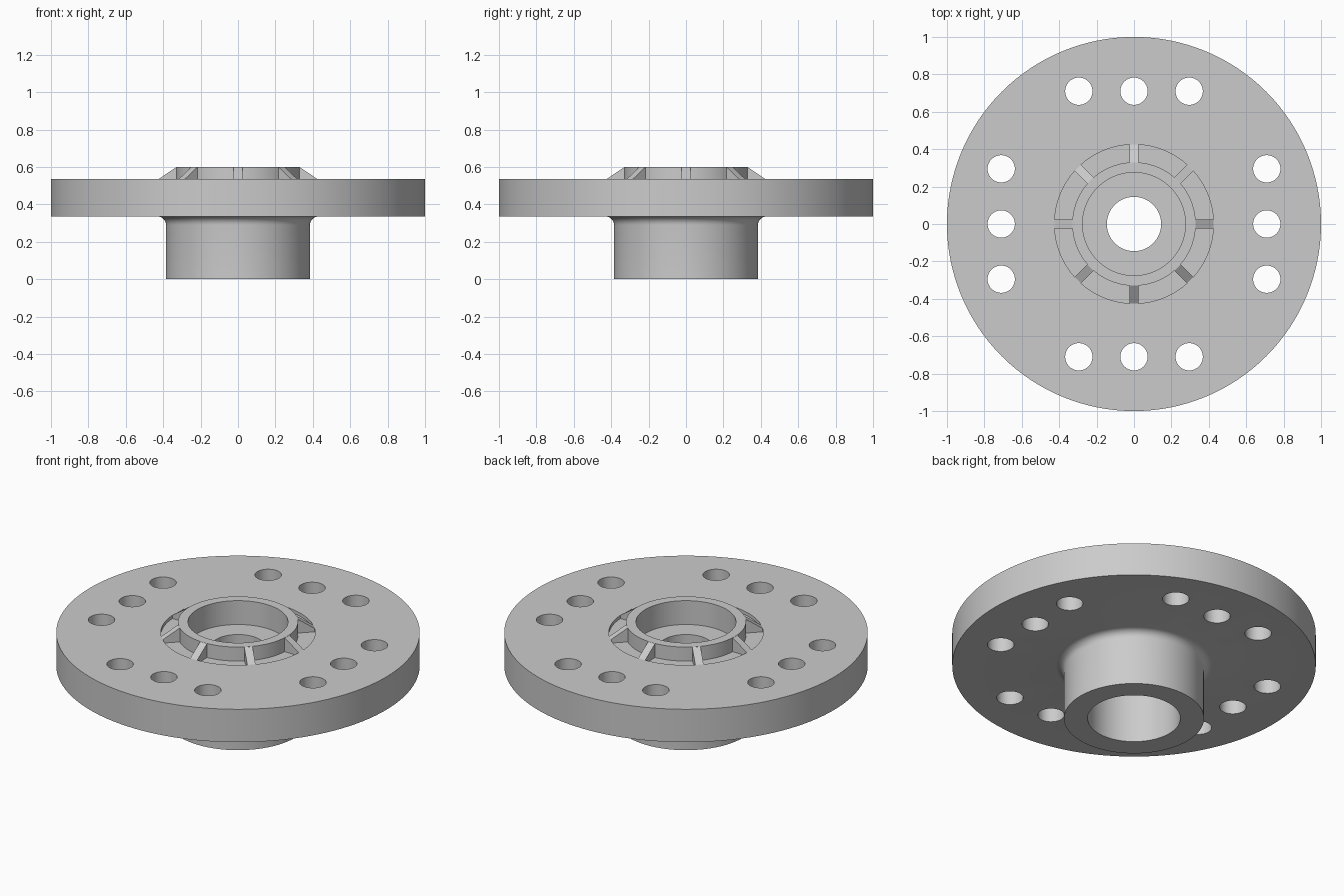
import bpy, bmesh
from math import sin, cos, pi, radians
from mathutils import Matrix, Vector

cube = bpy.data.objects.get("Cube")
if cube:
    bpy.data.objects.remove(cube, do_unlink=True)

SEGMENTS = 128
HOLE_PITCH, HOLE_ROW, HOLE_RADIUS = 0.295, 0.71, 0.073
RIB_COUNT, RIB_WIDTH = 8, 0.046

metal = bpy.data.materials.new("grey metal")
grey = (0.6, 0.6, 0.6, 1)
metal.diffuse_color = grey
metal.use_nodes = True
metal.node_tree.nodes["Principled BSDF"].inputs["Base Color"].default_value = grey


def make_object(name, bm):
    bmesh.ops.recalc_face_normals(bm, faces=bm.faces)
    mesh = bpy.data.meshes.new(name)
    bm.to_mesh(mesh)
    bm.free()
    mesh.materials.append(metal)
    obj = bpy.data.objects.new(name, mesh)
    bpy.context.collection.objects.link(obj)
    return obj


def lathe(name, profile):
    bm = bmesh.new()
    verts = [bm.verts.new((r, 0, z)) for r, z in profile]
    edges = [bm.edges.new((v, verts[i - 1])) for i, v in enumerate(verts)]
    bmesh.ops.spin(bm, geom=verts + edges, axis=(0, 0, 1), cent=(0, 0, 0),
                   angle=2 * pi, steps=SEGMENTS, use_merge=True)
    bmesh.ops.remove_doubles(bm, verts=bm.verts, dist=0.0001)
    return make_object(name, bm)


# Flange, boss with filleted root, stepped bore, raised collar and its groove
fillet = [(0.43 + 0.045 * cos(radians(a)), 0.29 + 0.045 * sin(radians(a)))
          for a in range(180, 89, -15)]
flange = lathe("flange_hub", [
    (0.145, 0.335), (0.255, 0.335), (0.255, 0), (0.385, 0), *fillet,
    (1, 0.335), (1, 0.535), (0.425, 0.535), (0.425, 0.515), (0.33, 0.515),
    (0.33, 0.6), (0.275, 0.6), (0.275, 0.455), (0.145, 0.455)])

# Bolt holes: a row of three on each of the four sides
bm = bmesh.new()
for side in range(4):
    turn = Matrix.Rotation(side * pi / 2, 4, "Z")
    for step in (-1, 0, 1):
        place = turn @ Matrix.Translation((HOLE_ROW, step * HOLE_PITCH, 0.435))
        bmesh.ops.create_cone(bm, cap_ends=True, segments=48, radius1=HOLE_RADIUS,
                              radius2=HOLE_RADIUS, depth=0.4, matrix=place)
cutter = make_object("bolt_hole_cutter", bm)
cutter.hide_render = True

cut = flange.modifiers.new("bolt holes", "BOOLEAN")
cut.operation = "DIFFERENCE"
cut.solver = "EXACT"
cut.object = cutter
bpy.ops.object.select_all(action="DESELECT")
flange.select_set(True)
bpy.context.view_layer.objects.active = flange
bpy.ops.object.modifier_apply(modifier=cut.name)
bpy.data.objects.remove(cutter, do_unlink=True)
bpy.ops.object.shade_smooth_by_angle(angle=radians(30))

# Sloping ribs around the collar
rib_profile = [(0.31, 0.5), (0.425, 0.5), (0.425, 0.535), (0.33, 0.599), (0.31, 0.599)]
for i in range(RIB_COUNT):
    bm = bmesh.new()
    face = bm.faces.new([bm.verts.new((x, -RIB_WIDTH / 2, z)) for x, z in rib_profile])
    grown = bmesh.ops.extrude_face_region(bm, geom=[face])["geom"]
    bmesh.ops.translate(bm, vec=Vector((0, RIB_WIDTH, 0)),
                        verts=[g for g in grown if isinstance(g, bmesh.types.BMVert)])
    bmesh.ops.rotate(bm, verts=bm.verts, cent=(0, 0, 0),
                     matrix=Matrix.Rotation(i * 2 * pi / RIB_COUNT, 3, "Z"))
    make_object(f"collar_rib_{i + 1}", bm)
